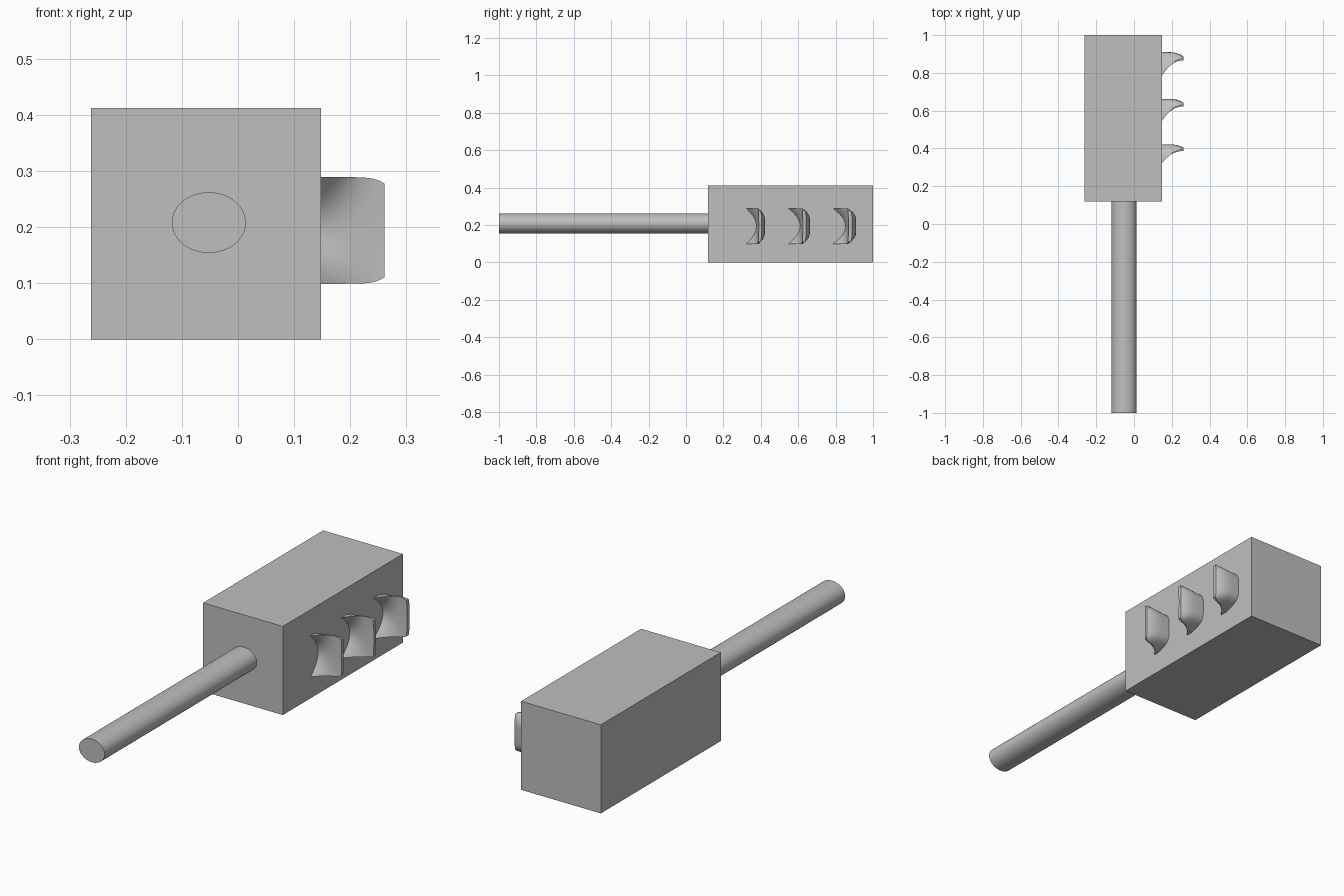
import bpy, bmesh, math

cube = bpy.data.objects.get("Cube")
if cube:
    bpy.data.objects.remove(cube, do_unlink=True)

grey = bpy.data.materials.new("plain grey")
grey.use_nodes = True
colour = (0.52, 0.52, 0.52, 1)
grey.diffuse_color = colour
grey.node_tree.nodes["Principled BSDF"].inputs["Base Color"].default_value = colour


def finish(obj, name, smooth=False):
    obj.name = name
    obj.data.materials.append(grey)
    bpy.ops.object.select_all(action='DESELECT')
    obj.select_set(True)
    bpy.context.view_layer.objects.active = obj
    bpy.ops.object.transform_apply(location=False, rotation=True, scale=True)
    if smooth:
        bpy.ops.object.shade_smooth_by_angle(angle=math.radians(35))


# Housing block
bpy.ops.mesh.primitive_cube_add(size=1, location=(-0.057, 0.559, 0.206))
bpy.context.object.scale = (0.41, 0.882, 0.412)
finish(bpy.context.object, "housing")

# Oval pole running forward from the housing
bpy.ops.mesh.primitive_cylinder_add(vertices=64, radius=1, depth=1.13,
                                    location=(-0.052, -0.435, 0.208),
                                    rotation=(math.pi / 2, 0, 0))
bpy.context.object.scale = (0.066, 0.054, 1)
finish(bpy.context.object, "pole", True)


# Curved hoods: concave front sheet and rounded back sheet, joined at the rim
def hood(name, tip, back, nu=16, nv=24):
    depth = back - tip
    bm = bmesh.new()
    sheets = ([], [])
    for i in range(nu + 1):
        u = i / nu
        half = 0.095 * (1 - 0.12 * u ** 7)
        x = 0.147 + 0.114 * u
        edge_front = 0.65 * (1 - (1 - u) ** 2.2)
        mid_front = 0.55 + 0.13 * u
        edge_back = 0.3 + 0.47 * u
        mid_back = 1 - 0.18 * u ** 4
        rows = ([], [])
        for j in range(nv + 1):
            v = math.sin(math.pi * (j / nv - 0.5))
            front = mid_front + (edge_front - mid_front) * v * v
            rear = mid_back + (edge_back - mid_back) * abs(v) ** 5
            rear = max(rear, front + 0.06)
            for row, y in zip(rows, (front, rear)):
                row.append(bm.verts.new((x, tip + depth * y, 0.194 + half * v)))
        for sheet, row in zip(sheets, rows):
            sheet.append(row)

    def strip(a, b):
        for k in range(len(a) - 1):
            bm.faces.new((a[k], a[k + 1], b[k + 1], b[k]))

    for sheet in sheets:
        for a, b in zip(sheet, sheet[1:]):
            strip(a, b)
    f, r = sheets
    for i in (0, -1):
        strip(f[i], r[i])
        strip([row[i] for row in f], [row[i] for row in r])
    bmesh.ops.recalc_face_normals(bm, faces=bm.faces)
    mesh = bpy.data.meshes.new(name)
    bm.to_mesh(mesh)
    bm.free()
    obj = bpy.data.objects.new(name, mesh)
    bpy.context.collection.objects.link(obj)
    finish(obj, name, True)


for name, tip, back in (("front_hood", 0.32, 0.422),
                        ("middle_hood", 0.545, 0.663),
                        ("rear_hood", 0.783, 0.91)):
    hood(name, tip, back)
